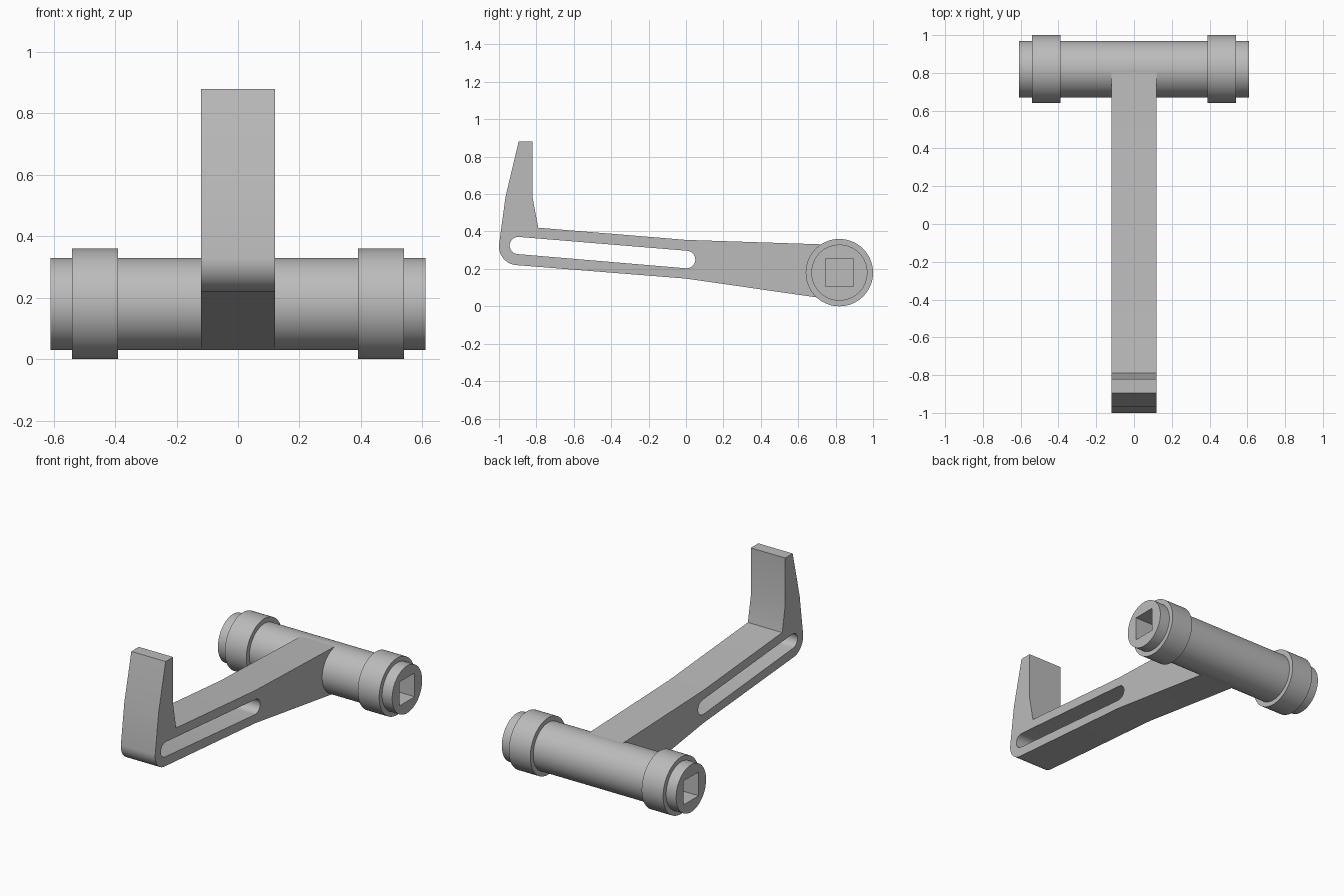
import bpy, bmesh, math

if "Cube" in bpy.data.objects:
    bpy.data.objects.remove(bpy.data.objects["Cube"], do_unlink=True)

GREY = (0.5, 0.5, 0.5, 1)
grey = bpy.data.materials.new("plain_grey")
grey.use_nodes = True
grey.diffuse_color = GREY
grey.node_tree.nodes["Principled BSDF"].inputs["Base Color"].default_value = GREY

AXIS_Y, AXIS_Z = 0.82, 0.18
ARM_HALF = 0.12


def arc(cy, cz, r, start, end, steps=12):
    """Points on an arc in the side plane, angles in degrees."""
    angles = [math.radians(start + (end - start) * i / steps) for i in range(steps + 1)]
    return [(cy + r * math.cos(a), cz + r * math.sin(a)) for a in angles]


def smooth(obj):
    bpy.ops.object.select_all(action="DESELECT")
    obj.select_set(True)
    bpy.context.view_layer.objects.active = obj
    bpy.ops.object.shade_smooth_by_angle(angle=math.radians(30))


def finish(name, bm):
    bmesh.ops.recalc_face_normals(bm, faces=bm.faces)
    mesh = bpy.data.meshes.new(name)
    bm.to_mesh(mesh)
    bm.free()
    mesh.materials.append(grey)
    obj = bpy.data.objects.new(name, mesh)
    bpy.context.collection.objects.link(obj)
    return obj


def prism(name, outline, x0, x1):
    """Extrude a side outline of (y, z) points from x0 to x1."""
    bm = bmesh.new()
    face = bm.faces.new([bm.verts.new((x0, y, z)) for y, z in outline])
    moved = bmesh.ops.extrude_face_region(bm, geom=[face])["geom"]
    verts = [v for v in moved if isinstance(v, bmesh.types.BMVert)]
    bmesh.ops.translate(bm, verts=verts, vec=(x1 - x0, 0, 0))
    return finish(name, bm)


def disc(r):
    return arc(AXIS_Y, AXIS_Z, r, 0, 360, 64)[:-1]


def cut(obj, cutter):
    """Subtract the cutter, then discard it."""
    cutter.hide_render = True
    mod = obj.modifiers.new("cut", "BOOLEAN")
    mod.operation = "DIFFERENCE"
    mod.solver = "EXACT"
    mod.object = cutter
    bpy.context.view_layer.objects.active = obj
    bpy.ops.object.modifier_apply(modifier=mod.name)
    bpy.data.objects.remove(cutter, do_unlink=True)


# Lever arm with an upturned tab, rounded heel and hub end
tab = [(0, 0.355), (-0.79, 0.42), (-0.82, 0.58), (-0.82, 0.88), (-0.895, 0.88), (-0.965, 0.585)]
heel = arc(-0.9, 0.32, 0.1, 175, 265)
hub = arc(AXIS_Y, AXIS_Z, 0.148, -98, 89, 32)
arm = prism("lever_arm", tab + heel + [(0, 0.148)] + hub, -ARM_HALF, ARM_HALF)

# Long slot through the arm
slot = arc(0.003, 0.25, 0.047, -94, 86) + arc(-0.897, 0.325, 0.046, 86, 266)
cut(arm, prism("slot_cutter", slot, -0.2, 0.2))
smooth(arm)

# Cross tube with a square socket in each end
tube = prism("cross_tube", disc(0.15), -0.61, 0.61)
h = 0.075
square = [(AXIS_Y + a * h, AXIS_Z + b * h) for a, b in ((-1, -1), (1, -1), (1, 1), (-1, 1))]
for side in (-1, 1):
    cut(tube, prism("socket_cutter", square, side * ARM_HALF, side * 0.7))
smooth(tube)

# Collar rings near the tube ends, cut open so the sockets stay clear
for side, label in ((1, "left"), (-1, "right")):
    ring = prism(label + "_collar", disc(0.18), side * 0.39, side * 0.54)
    cut(ring, prism("bore_cutter", disc(0.149), side * 0.3, side * 0.6))
    smooth(ring)
